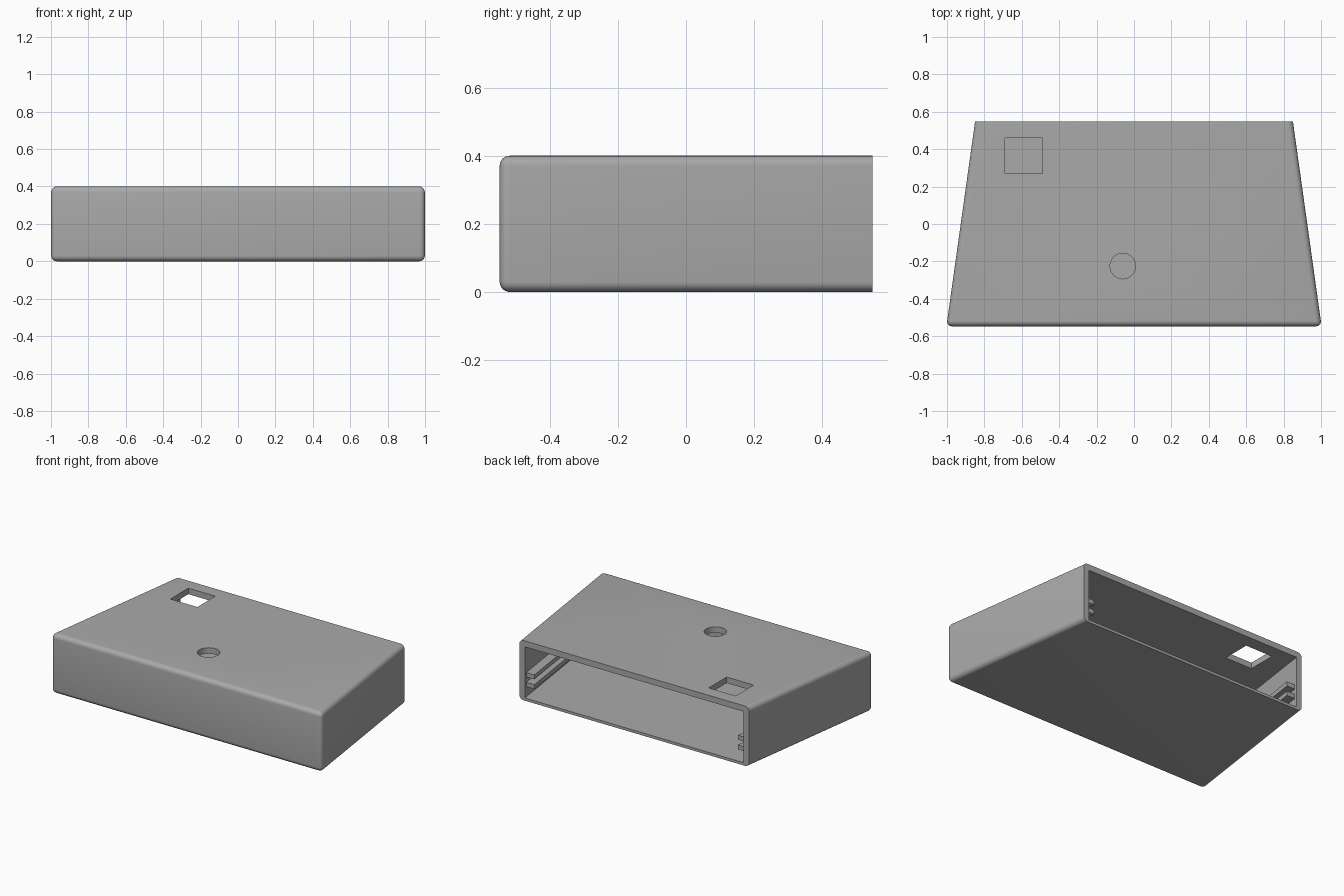
import bpy
import bmesh
from mathutils import Vector

old = bpy.data.objects.get("Cube")
if old:
    bpy.data.objects.remove(old, do_unlink=True)

FRONT, BACK, HEIGHT = -0.547, 0.547, 0.4
HALF_FRONT, HALF_BACK = 1.003, 0.85
WALL, FLOOR, ROUND = 0.04, 0.018, 0.03

GREY = (0.4, 0.4, 0.4, 1)
grey = bpy.data.materials.new("plain grey")
grey.use_nodes = True
grey.diffuse_color = GREY
grey.node_tree.nodes["Principled BSDF"].inputs["Base Color"].default_value = GREY


def half_width(y):
    """Half width of the tapering outline at depth y."""
    return HALF_FRONT + (HALF_BACK - HALF_FRONT) * (y - FRONT) / (BACK - FRONT)


def prism(name, outline, z0, z1, round_edges=0):
    """Extrude a plan outline upward; optionally round all but the back edges."""
    bm = bmesh.new()
    base = bm.faces.new([bm.verts.new((x, y, z0)) for x, y in outline])
    top = bmesh.ops.extrude_face_region(bm, geom=[base])
    moved = [g for g in top["geom"] if isinstance(g, bmesh.types.BMVert)]
    bmesh.ops.translate(bm, vec=Vector((0, 0, z1 - z0)), verts=moved)
    bmesh.ops.recalc_face_normals(bm, faces=bm.faces)
    if round_edges:
        edges = [e for e in bm.edges if min(v.co.y for v in e.verts) < BACK - 0.01]
        bmesh.ops.bevel(bm, geom=edges, offset=round_edges, segments=6,
                        profile=0.5, affect="EDGES")
    mesh = bpy.data.meshes.new(name)
    bm.to_mesh(mesh)
    bm.free()
    mesh.materials.append(grey)
    obj = bpy.data.objects.new(name, mesh)
    bpy.context.collection.objects.link(obj)
    return obj


def tapered(y0, y1, inset):
    a, b = half_width(y0) - inset, half_width(y1) - inset
    return [(-a, y0), (a, y0), (b, y1), (-b, y1)]


def cut(target, cutter):
    mod = target.modifiers.new(cutter.name, "BOOLEAN")
    mod.operation = "DIFFERENCE"
    mod.solver = "EXACT"
    mod.object = cutter
    bpy.context.view_layer.objects.active = target
    bpy.ops.object.modifier_apply(modifier=mod.name)
    bpy.data.objects.remove(cutter, do_unlink=True)


# Rounded shell, hollowed out and open at the back
shell = prism("shell", tapered(FRONT, BACK, 0), 0, HEIGHT, ROUND)
cut(shell, prism("cavity", tapered(FRONT + WALL, BACK + 0.1, WALL),
                 FLOOR, HEIGHT - WALL))

# Square window in the lid
cut(shell, prism("window_cutter", [(-0.69, 0.27), (-0.49, 0.27),
                                   (-0.49, 0.46), (-0.69, 0.46)], 0.2, 0.6))

# Round hole in the lid
bpy.ops.mesh.primitive_cylinder_add(vertices=48, radius=0.068, depth=0.4,
                                    location=(-0.06, -0.225, 0.4))
bpy.context.object.name = "round_hole_cutter"
cut(shell, bpy.context.object)

bpy.ops.object.select_all(action="DESELECT")
shell.select_set(True)
bpy.context.view_layer.objects.active = shell
bpy.ops.object.shade_smooth_by_angle(angle=0.6)

# Pairs of board guide rails along both side walls
for side, label in ((1, "left"), (-1, "right")):
    for z, level in ((0.085, "lower"), (0.15, "upper")):
        y0, y1 = FRONT + WALL, BACK - 0.02
        outline = [(side * (half_width(y) - inset), y) for y, inset in
                   ((y0, WALL - 0.01), (y1, WALL - 0.01), (y1, 0.1), (y0, 0.1))]
        prism(f"{label}_{level}_rail", outline, z, z + 0.03)
